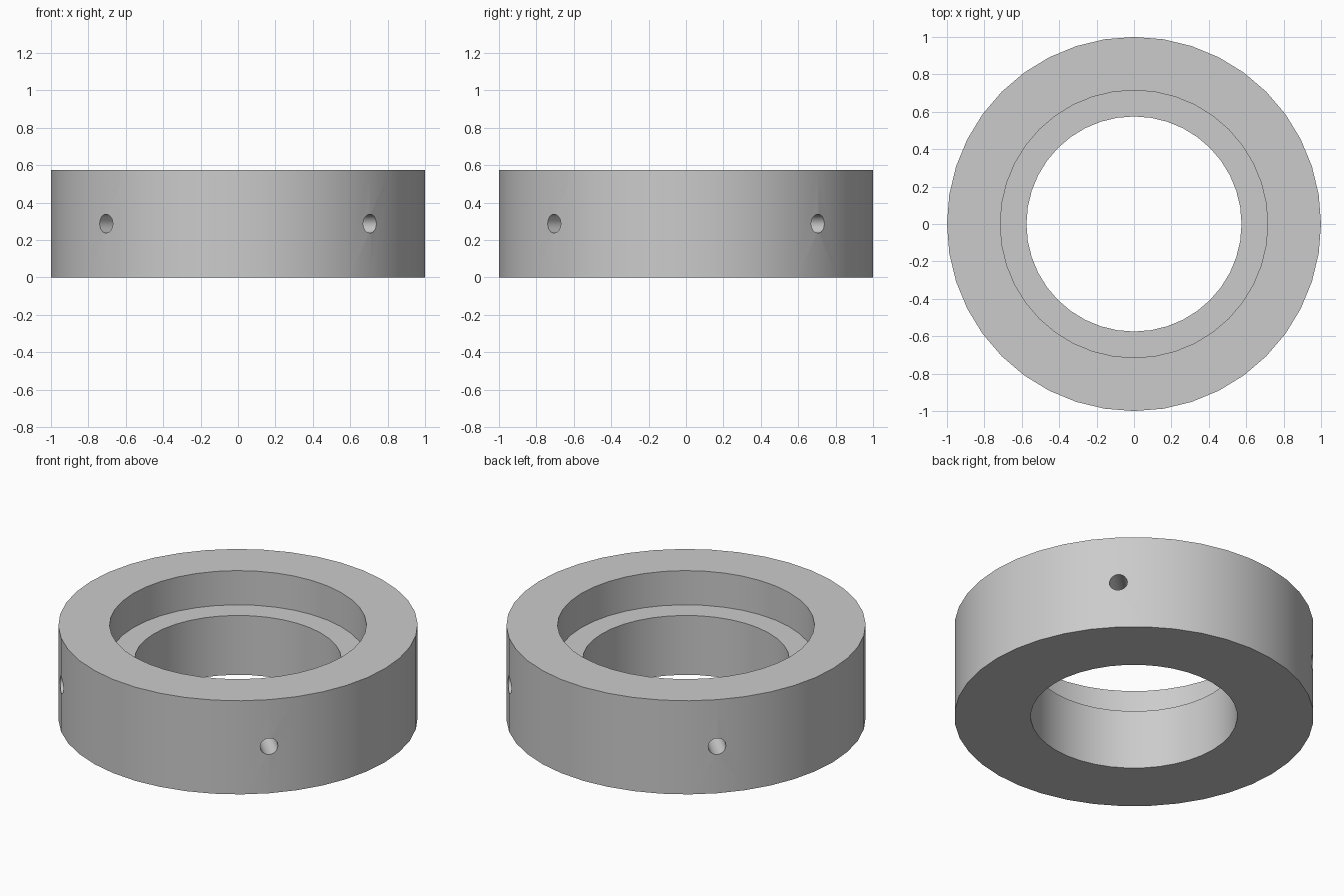
import bpy
import bmesh
from math import cos, sin, pi, radians
from mathutils import Matrix, Vector

cube = bpy.data.objects.get("Cube")
if cube:
    bpy.data.objects.remove(cube, do_unlink=True)

HEIGHT = 0.575
OUTER, BORE, RECESS = 1.0, 0.575, 0.715
LEDGE = 0.365
SEGMENTS = 40
HOLE_RADIUS, HOLE_DEPTH = 0.05, 0.3

steel = bpy.data.materials.new("plain grey")
steel.use_nodes = True
grey = (0.6, 0.6, 0.6, 1)
steel.diffuse_color = grey
steel.node_tree.nodes["Principled BSDF"].inputs["Base Color"].default_value = grey


def make_object(name, bm):
    """Turn a bmesh into a grey object."""
    bmesh.ops.recalc_face_normals(bm, faces=bm.faces)
    mesh = bpy.data.meshes.new(name)
    bm.to_mesh(mesh)
    bm.free()
    mesh.materials.append(steel)
    obj = bpy.data.objects.new(name, mesh)
    bpy.context.collection.objects.link(obj)
    return obj


# Collar: a stepped profile turned around the z axis
profile = [(OUTER, 0), (OUTER, HEIGHT), (RECESS, HEIGHT),
           (RECESS, LEDGE), (BORE, LEDGE), (BORE, 0)]
bm = bmesh.new()
rings = []
for i in range(SEGMENTS):
    a = 2 * pi * i / SEGMENTS
    rings.append([bm.verts.new((r * cos(a), r * sin(a), z)) for r, z in profile])
for i, ring in enumerate(rings):
    following = rings[(i + 1) % SEGMENTS]
    for j in range(len(profile)):
        k = (j + 1) % len(profile)
        bm.faces.new((ring[j], following[j], following[k], ring[k]))
collar = make_object("stepped_collar", bm)

# Drills: four radial cylinders on the diagonals, stopping short of the bore
bm = bmesh.new()
for i in range(4):
    a = radians(45 + 90 * i)
    direction = Vector((cos(a), sin(a), 0))
    centre = direction * OUTER + Vector((0, 0, HEIGHT / 2))
    turn = direction.to_track_quat('Z', 'Y').to_matrix().to_4x4()
    bmesh.ops.create_cone(bm, cap_ends=True, segments=24, radius1=HOLE_RADIUS,
                          radius2=HOLE_RADIUS, depth=2 * HOLE_DEPTH,
                          matrix=Matrix.Translation(centre) @ turn)
drills = make_object("hole_cutters", bm)
drills.hide_render = True

# Cut the blind holes
cut = collar.modifiers.new("radial holes", 'BOOLEAN')
cut.operation = 'DIFFERENCE'
cut.solver = 'EXACT'
cut.object = drills
bpy.ops.object.select_all(action='DESELECT')
collar.select_set(True)
bpy.context.view_layer.objects.active = collar
bpy.ops.object.modifier_apply(modifier=cut.name)
bpy.data.objects.remove(drills, do_unlink=True)

# Smooth walls with crisp rims
bpy.ops.object.shade_smooth_by_angle(angle=radians(30))
